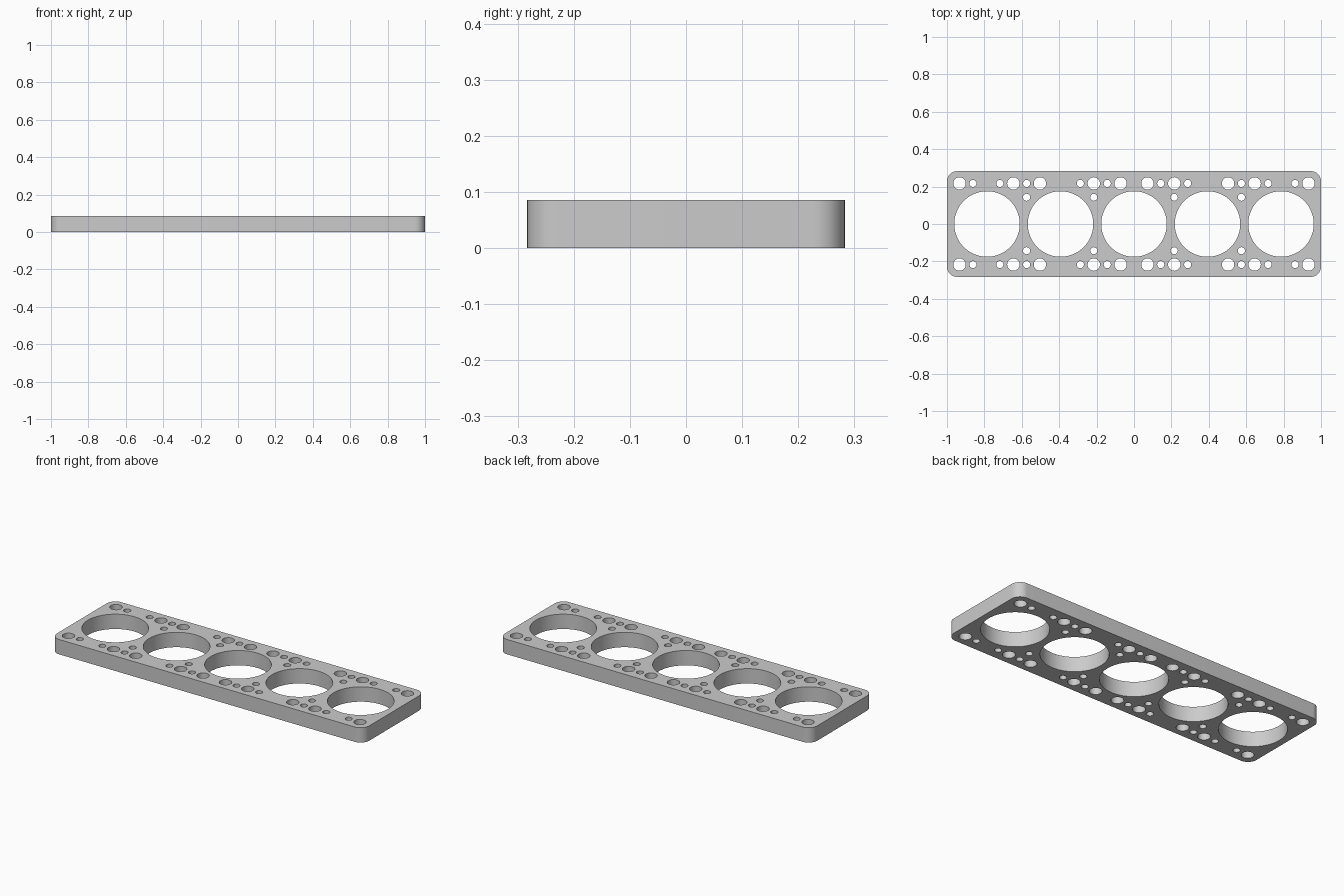
import bpy
import bmesh
from math import cos, sin, pi, radians

cube = bpy.data.objects.get("Cube")
if cube:
    bpy.data.objects.remove(cube, do_unlink=True)

HALF_X, HALF_Y, HEIGHT, CORNER = 1.0, 0.283, 0.086, 0.055
ROW_Y, INNER_Y = 0.217, 0.143
BORE_R, BOLT_R, PORT_R = 0.175, 0.033, 0.019

# Plain grey metal
grey = bpy.data.materials.new("grey metal")
grey.use_nodes = True
colour = (0.6, 0.6, 0.6, 1)
grey.diffuse_color = colour
grey.node_tree.nodes["Principled BSDF"].inputs["Base Color"].default_value = colour


def arc(cx, cy, r, start, end, steps):
    return [(cx + r * cos(start + (end - start) * i / steps),
             cy + r * sin(start + (end - start) * i / steps)) for i in range(steps + 1)]


def add_loop(curve, points):
    spline = curve.splines.new("POLY")
    spline.points.add(len(points) - 1)
    for p, (x, y) in zip(spline.points, points):
        p.co = (x, y, 0, 1)
    spline.use_cyclic_u = True


def add_hole(curve, x, y, r, sides):
    add_loop(curve, arc(x, y, r, 0, 2 * pi, sides)[:-1])


# Extruded flat profile
profile = bpy.data.curves.new("gasket_plate", "CURVE")
profile.dimensions = "2D"
profile.fill_mode = "BOTH"
profile.extrude = HEIGHT / 2

# Rounded rectangular outline
outline = []
for i, (sx, sy) in enumerate([(1, 1), (-1, 1), (-1, -1), (1, -1)]):
    outline += arc(sx * (HALF_X - CORNER), sy * (HALF_Y - CORNER), CORNER,
                   i * pi / 2, (i + 1) * pi / 2, 12)
add_loop(profile, outline)

# Five large bores
for i in range(-2, 3):
    add_hole(profile, i * 0.393, 0, BORE_R, 72)

# Bolt holes and small ports, mirrored in both directions
for sx in (-1, 1):
    for sy in (-1, 1):
        for x in (0.072, 0.215, 0.503, 0.645, 0.933):
            add_hole(profile, sx * x, sy * ROW_Y, BOLT_R, 32)
        for x in (0.143, 0.287, 0.574, 0.717, 0.861):
            add_hole(profile, sx * x, sy * ROW_Y, PORT_R, 24)
        for x in (0.215, 0.574):
            add_hole(profile, sx * x, sy * INNER_Y, PORT_R, 24)

plate = bpy.data.objects.new("gasket_plate", profile)
bpy.context.collection.objects.link(plate)
bpy.ops.object.select_all(action="DESELECT")
plate.select_set(True)
bpy.context.view_layer.objects.active = plate
bpy.ops.object.convert(target="MESH")
plate = bpy.context.view_layer.objects.active

# Weld the caps to the walls and stand the plate on the ground
bm = bmesh.new()
bm.from_mesh(plate.data)
bmesh.ops.remove_doubles(bm, verts=bm.verts, dist=0.0001)
bmesh.ops.translate(bm, verts=bm.verts, vec=(0, 0, HEIGHT / 2))
bmesh.ops.recalc_face_normals(bm, faces=bm.faces)
bm.to_mesh(plate.data)
bm.free()

plate.data.materials.clear()
plate.data.materials.append(grey)
bpy.ops.object.shade_smooth_by_angle(angle=radians(30))
